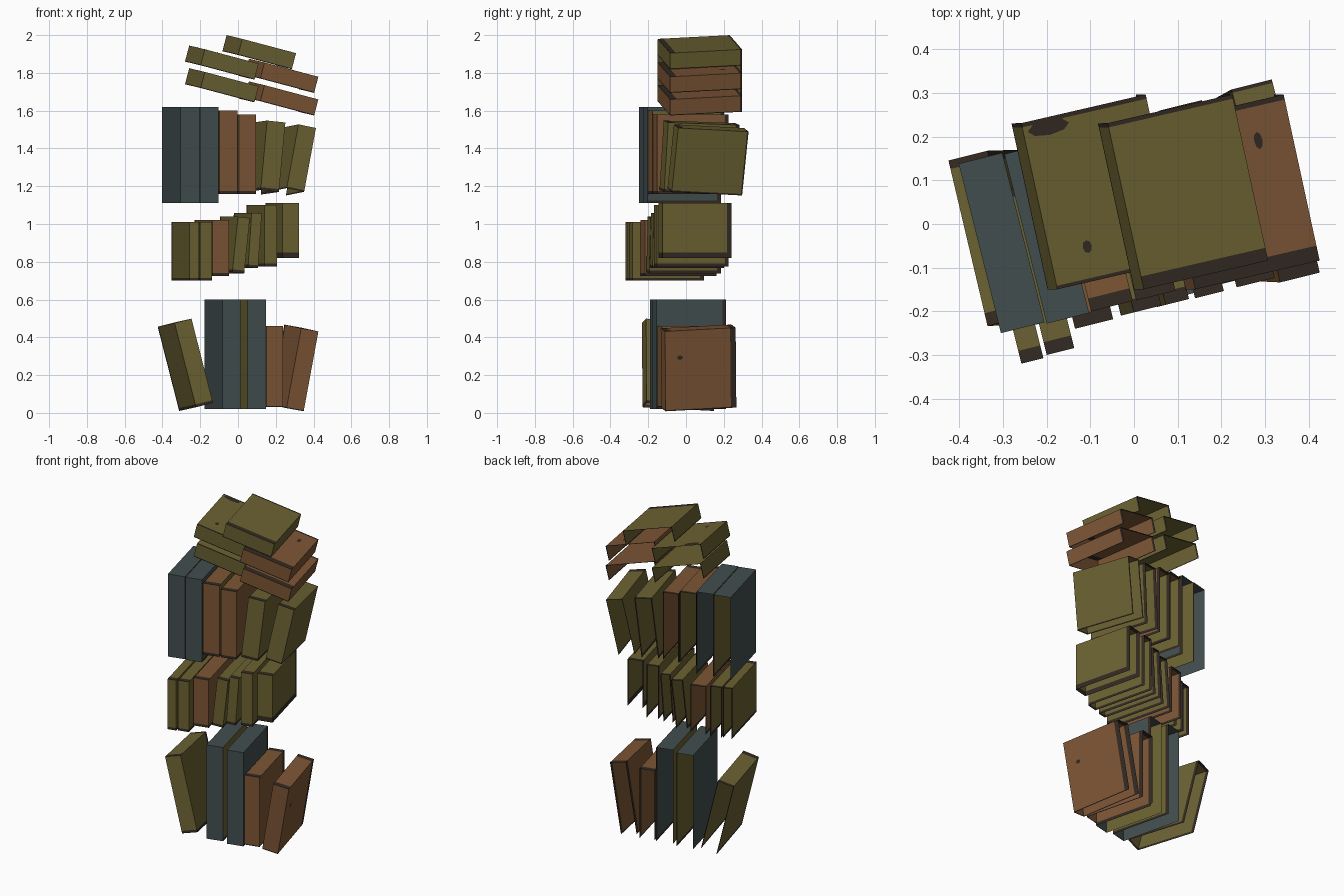
import bpy, bmesh
from math import radians
from mathutils import Matrix, Vector

cube = bpy.data.objects.get("Cube")
if cube:
    bpy.data.objects.remove(cube, do_unlink=True)


def material(name, rgb):
    m = bpy.data.materials.new(name)
    m.use_nodes = True
    m.diffuse_color = (*rgb, 1)
    bsdf = m.node_tree.nodes["Principled BSDF"]
    bsdf.inputs["Base Color"].default_value = (*rgb, 1)
    bsdf.inputs["Roughness"].default_value = 0.9
    return m


COLOURS = {
    "olive": material("olive_cloth", (0.147, 0.121, 0.032)),
    "brown": material("brown_leather", (0.205, 0.092, 0.036)),
    "blue": material("slate_blue_cloth", (0.054, 0.076, 0.077)),
}
DARK = material("dark_worn_edge", (0.034, 0.023, 0.016))


def add_object(name, bm, materials, matrix):
    mesh = bpy.data.meshes.new(name)
    bm.to_mesh(mesh)
    bm.free()
    for m in materials:
        mesh.materials.append(m)
    obj = bpy.data.objects.new(name, mesh)
    obj.matrix_world = matrix
    bpy.context.collection.objects.link(obj)


def book(name, colour, corner, size, lean=0, pitch=0, yaw=14,
         near=None, far=None, wear=(0.03, 0.02, 0.015)):
    """Hollow book shell, open at the back and underneath.
    corner is the front left bottom corner; size is width, depth, height.
    near and far recolour the -x and +x covers; wear gives the dark band
    widths at the top front, along the back and along the bottom."""
    w, d, h = size
    front, back, low = wear[0], d - wear[1], wear[2]
    bm = bmesh.new()
    bmesh.ops.create_cube(bm, size=1)
    bmesh.ops.translate(bm, verts=bm.verts, vec=(0.5, 0.5, 0.5))
    bmesh.ops.scale(bm, verts=bm.verts, vec=size)
    bm.normal_update()
    gone = [f for f in bm.faces if f.normal.y > 0.5 or f.normal.z < -0.5]
    bmesh.ops.delete(bm, geom=gone, context="FACES")

    # cut narrow bands for the worn edges
    for co, no in (((0, front, 0), (0, 1, 0)), ((0, back, 0), (0, 1, 0)),
                   ((0, 0, low), (0, 0, 1))):
        geom = bm.verts[:] + bm.edges[:] + bm.faces[:]
        bmesh.ops.bisect_plane(bm, geom=geom, plane_co=co, plane_no=no)
    bm.normal_update()
    for f in bm.faces:
        c, n = f.calc_center_median(), f.normal
        if n.z > 0.5:
            worn = colour != "blue" and (c.y < front or c.y > back)
        elif n.y < -0.5:
            worn = colour != "blue" and c.z < low
        else:
            worn = (colour != "blue" or n.x > 0) and (c.y > back or c.z < low)
        if worn:
            f.material_index = 1
        elif n.x < -0.5:
            f.material_index = 2
        elif n.x > 0.5:
            f.material_index = 3

    frame = (Matrix.Translation(Vector(corner))
             @ Matrix.Rotation(radians(yaw), 4, "Z")
             @ Matrix.Rotation(radians(lean), 4, "Y")
             @ Matrix.Rotation(radians(pitch), 4, "X"))
    add_object(name, bm, (COLOURS[colour], DARK, COLOURS[near or colour],
                          COLOURS[far or colour]), frame)
    return frame


def stain(name, frame, place, radii, on_side=False):
    """Thin dark oval lying on a book's top or side cover."""
    bm = bmesh.new()
    bmesh.ops.create_circle(bm, cap_ends=True, segments=8, radius=1)
    bmesh.ops.scale(bm, verts=bm.verts, vec=(*radii, 1))
    turn = Matrix.Rotation(radians(90 if on_side else 0), 4, "Y")
    add_object(name, bm, (DARK,), frame @ Matrix.Translation(Vector(place)) @ turn)


# bottom row
book("bottom_leaning_book", "olive", (-0.222, -0.23, 0.03), (0.095, 0.39, 0.46), -14, -3)
book("bottom_tall_book_1", "blue", (-0.083, -0.19, 0.02), (0.10, 0.385, 0.58), far="olive")
book("bottom_tall_book_2", "blue", (0.05, -0.18, 0.02), (0.10, 0.38, 0.58), near="olive")
BROWN_WEAR = (0.03, 0.03, 0.006)
book("bottom_short_book_1", "brown", (0.15, -0.15, 0.03), (0.09, 0.39, 0.43), wear=BROWN_WEAR)
end_book = book("bottom_short_book_2", "brown", (0.257, -0.13, 0.025),
                (0.095, 0.385, 0.43), 10, 3, wear=BROWN_WEAR)
stain("side_stain", end_book, (0.097, 0.08, 0.285), (0.012, 0.016), True)

# second row, rising to one side
SMALL = 0.39
book("small_book_1", "olive", (-0.258, -0.32, 0.70), (0.052, SMALL, 0.31))
book("small_book_2", "olive", (-0.20, -0.30, 0.70), (0.065, SMALL, 0.31))
book("small_book_3", "brown", (-0.135, -0.24, 0.725), (0.09, SMALL, 0.295))
book("small_book_4", "olive", (-0.03, -0.21, 0.745), (0.065, SMALL, 0.295), 6)
book("small_book_5", "olive", (0.053, -0.19, 0.77), (0.055, SMALL, 0.29), 4)
book("small_book_6", "olive", (0.14, -0.17, 0.775), (0.068, SMALL, 0.325))
book("small_book_7", "olive", (0.235, -0.145, 0.82), (0.09, 0.375, 0.29),
     wear=(0.03, 0.025, 0.03))

# third row
book("upper_tall_book_1", "blue", (-0.305, -0.25, 1.11), (0.103, 0.40, 0.51), far="olive")
book("upper_tall_book_2", "blue", (-0.20, -0.228, 1.11), (0.10, 0.40, 0.51), near="olive")
book("upper_short_book_1", "brown", (-0.098, -0.20, 1.16), (0.098, 0.39, 0.44),
     near="olive", far="olive")
book("upper_short_book_2", "brown", (0.005, -0.175, 1.16), (0.093, 0.39, 0.42), near="olive")
book("upper_leaning_book_1", "olive", (0.12, -0.14, 1.18), (0.10, 0.39, 0.37), 6, -2)
book("upper_leaning_book_2", "olive", (0.258, -0.098, 1.19), (0.097, 0.385, 0.345), 11.5, -3,
     wear=(0.03, 0.008, 0.008))

# tilted pile on top
FLAT = (0.302, 0.39, 0.088)
TILT = (14.5, 3, 13)
for level, z in (("lower", 1.72), ("upper", 1.84)):
    left = book(level + "_flat_book_left", "olive", (-0.198, -0.15, z), FLAT, *TILT,
                wear=(0.008, 0.01, 0.005))
    right = book(level + "_flat_book_right", "brown", (0.118, -0.15, z - 0.07), FLAT, *TILT,
                 wear=(0.035, 0.012, 0.005))
book("top_flat_book", "olive", (0.0, -0.15, 1.895), FLAT, *TILT, wear=(0.03, 0.01, 0.005))
stain("left_stain", left, (0.09, 0.08, 0.09), (0.011, 0.015))
stain("left_corner_stain", left, (0.06, 0.367, 0.09), (0.05, 0.018))
stain("right_stain", right, (0.22, 0.3, 0.09), (0.01, 0.02))
